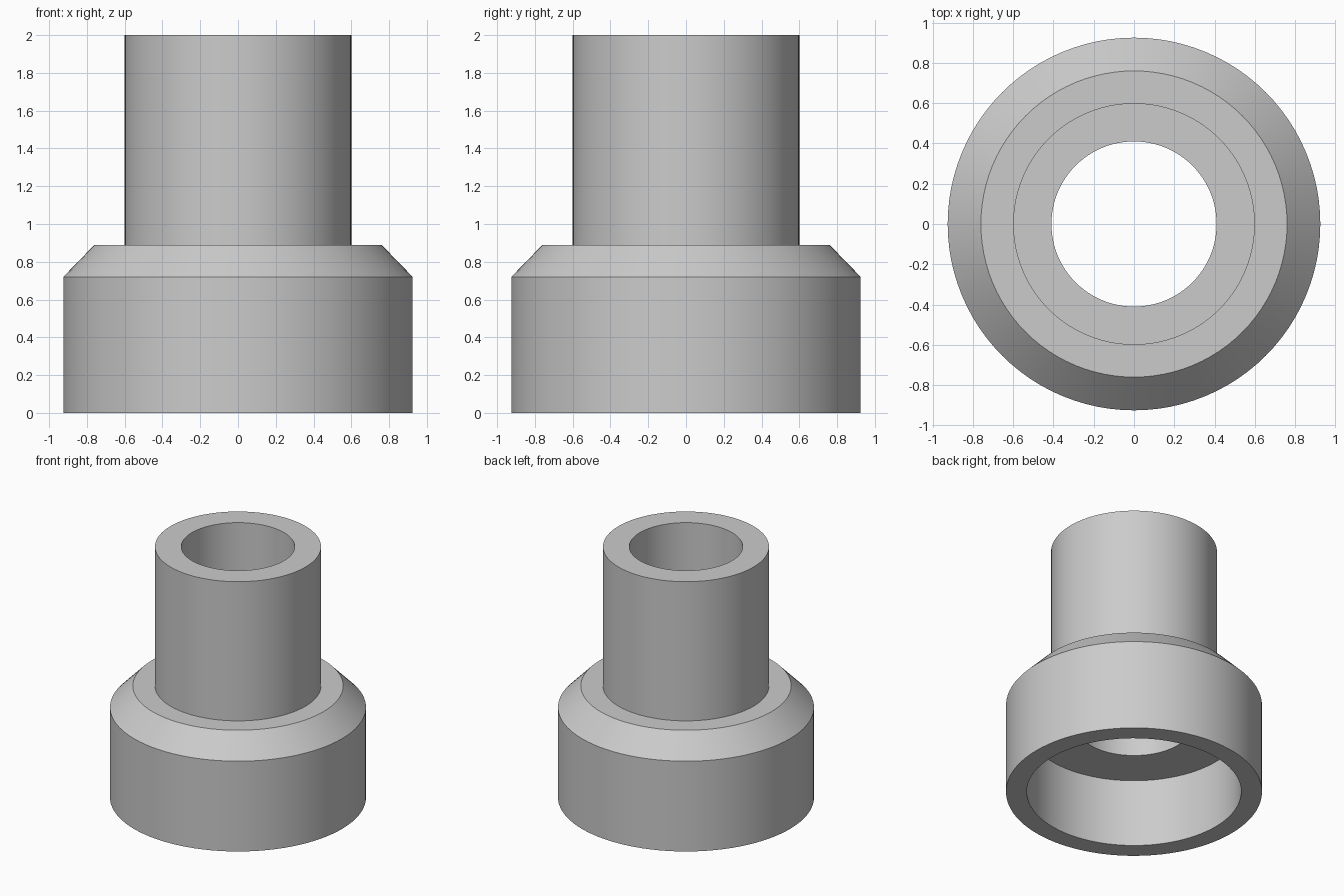
import bpy
import bmesh
from math import cos, sin, tau, radians

cube = bpy.data.objects.get("Cube")
if cube:
    bpy.data.objects.remove(cube, do_unlink=True)

SEGMENTS = 96

# Closed cross-section (radius, height), outside going up, then bore and socket going down
PROFILE = [
    (0.925, 0.0), (0.925, 0.72),   # collar wall
    (0.76, 0.89), (0.60, 0.89),    # chamfer and shoulder
    (0.60, 2.0), (0.41, 2.0),      # pipe wall and rim
    (0.41, 0.54), (0.775, 0.54),   # bore and socket ceiling
    (0.775, 0.0),                  # socket wall
]


def make_material(name, colour):
    mat = bpy.data.materials.new(name)
    mat.use_nodes = True
    mat.diffuse_color = colour
    mat.node_tree.nodes["Principled BSDF"].inputs["Base Color"].default_value = colour
    return mat


def lathe(name, profile, material):
    """Revolve a closed profile around the z axis."""
    bm = bmesh.new()
    rings = []
    for i in range(SEGMENTS):
        a = tau * i / SEGMENTS
        rings.append([bm.verts.new((r * cos(a), r * sin(a), z)) for r, z in profile])
    for i, ring in enumerate(rings):
        after = rings[(i + 1) % SEGMENTS]
        for j in range(len(profile)):
            k = (j + 1) % len(profile)
            bm.faces.new((ring[j], after[j], after[k], ring[k]))
    bmesh.ops.recalc_face_normals(bm, faces=bm.faces)
    mesh = bpy.data.meshes.new(name)
    bm.to_mesh(mesh)
    bm.free()
    mesh.materials.append(material)
    obj = bpy.data.objects.new(name, mesh)
    bpy.context.collection.objects.link(obj)
    return obj


# Pipe adapter: narrow pipe on a wide chamfered socket collar
grey = make_material("light grey", (0.6, 0.6, 0.6, 1.0))
adapter = lathe("pipe_adapter", PROFILE, grey)

# Smooth round walls, sharp rims
bpy.ops.object.select_all(action="DESELECT")
adapter.select_set(True)
bpy.context.view_layer.objects.active = adapter
bpy.ops.object.shade_smooth_by_angle(angle=radians(30))
